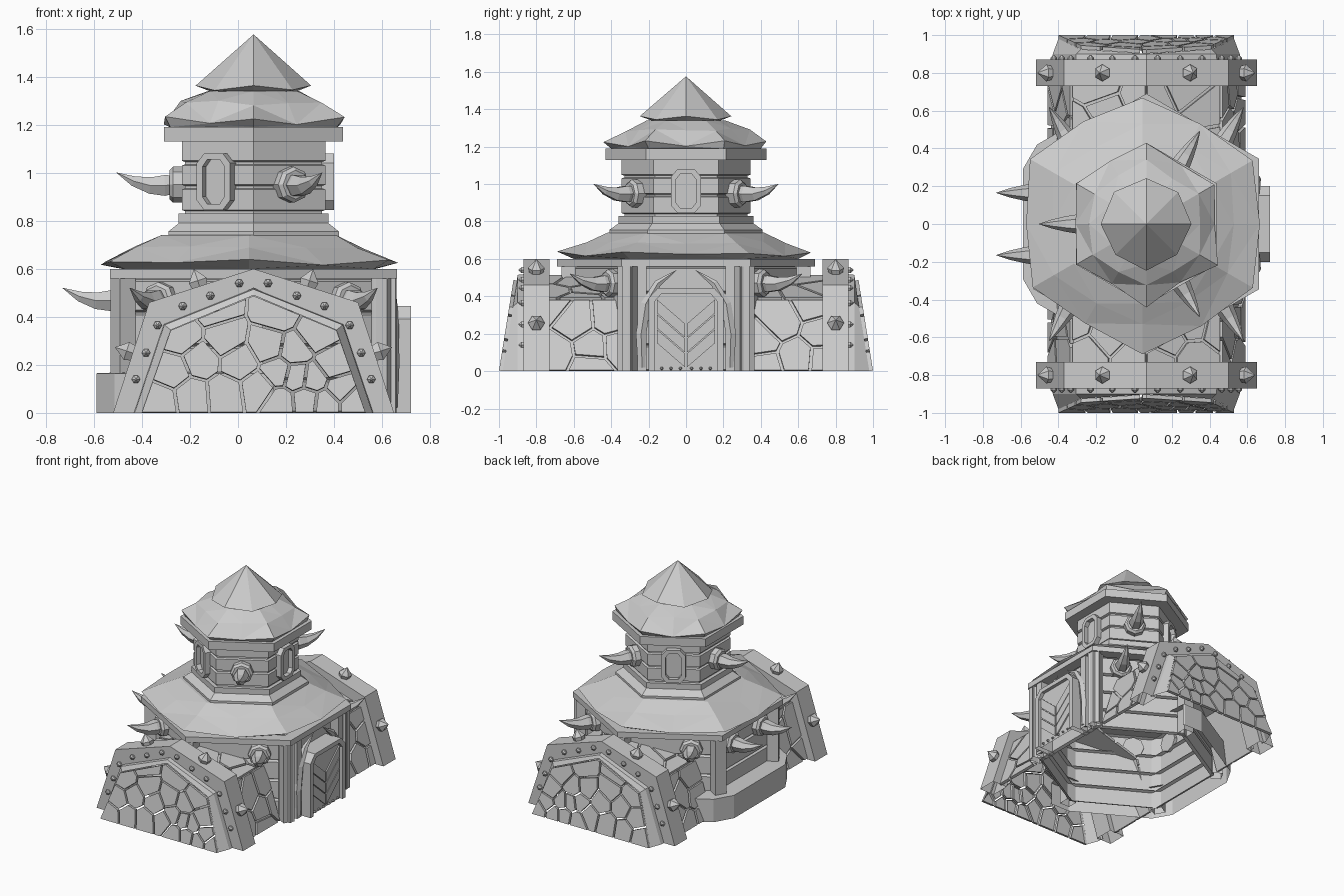
import bpy, bmesh, math, random
from mathutils import Vector, Matrix

if "Cube" in bpy.data.objects:
    bpy.data.objects.remove(bpy.data.objects["Cube"])

random.seed(4)
CX = 0.065                      # tower axis
stone = bpy.data.materials.new("grey_stone")
stone.diffuse_color = (0.6, 0.6, 0.6, 1)
stone.use_nodes = True
stone.node_tree.nodes["Principled BSDF"].inputs["Base Color"].default_value = stone.diffuse_color


def finish(name, bm):
    bmesh.ops.remove_doubles(bm, verts=bm.verts, dist=0.0005)
    bmesh.ops.recalc_face_normals(bm, faces=bm.faces)
    # everything is open where it meets the ground
    low = [f for f in bm.faces if all(v.co.z < 0.002 for v in f.verts)]
    bmesh.ops.delete(bm, geom=low, context='FACES')
    me = bpy.data.meshes.new(name)
    bm.to_mesh(me)
    bm.free()
    me.materials.append(stone)
    ob = bpy.data.objects.new(name, me)
    bpy.context.collection.objects.link(ob)
    return ob


def side(deg):
    """Frame on the tower axis: x outward, y sideways, z up."""
    return Matrix.Translation((CX, 0, 0)) @ Matrix.Rotation(math.radians(deg), 4, 'Z')


def bridge(bm, a, b):
    n = len(a)
    for i in range(n):
        j = (i + 1) % n
        bm.faces.new((a[i], a[j], b[j], b[i]))


def loft(bm, loops, caps=(True, True)):
    rings = [[bm.verts.new(p) for p in l] for l in loops]
    for a, b in zip(rings, rings[1:]):
        bridge(bm, a, b)
    if caps[0]:
        bm.faces.new(rings[0])
    if caps[1]:
        bm.faces.new(rings[-1])


def roof(name, rings, n=12, jitter=0.0, start=30, cx=CX):
    """Rings of (corner radius, corner z, mid radius, mid z)."""
    bm = bmesh.new()
    loops = []
    for k, (rc, zc, rm, zm) in enumerate(rings):
        loop = []
        for i in range(n):
            a = math.radians(start) + 2 * math.pi * i / n
            r, z = (rm, zm) if i % 2 else (rc, zc)
            if 0 < k < len(rings) - 1:
                r += random.uniform(-jitter, jitter)
                z += random.uniform(-jitter, jitter) * 0.5
            loop.append((cx + r * math.cos(a), r * math.sin(a), z))
        loops.append(loop)
    loft(bm, loops)
    bmesh.ops.triangulate(bm, faces=[f for f in bm.faces if len(f.verts) == 4])
    return finish(name, bm)


def hexa(name, prof, caps=(True, True), cut=0):
    """Hexagonal stack; cut bevels each corner by that many degrees."""
    bm = bmesh.new()
    offs = (-cut, cut) if cut else (0,)
    ang = [math.radians(30 + 60 * i + o) for i in range(6) for o in offs]
    loft(bm, [[(CX + r * math.cos(a), r * math.sin(a), z) for a in ang] for r, z in prof], caps)
    return finish(name, bm)


def sym(half):
    return half + [(-y, z) for y, z in reversed(half) if y > 1e-6]


def slab(bm, m, poly, x0, x1, caps=(True, True)):
    loft(bm, [[m @ Vector((x, y, z)) for y, z in poly] for x in (x0, x1)], caps)


def box(bm, m, x0, x1, y0, y1, z0, z1):
    slab(bm, m, [(y0, z0), (y1, z0), (y1, z1), (y0, z1)], x0, x1)


def frame(bm, m, outer, inner, x0, x1):
    ring = [[bm.verts.new(m @ Vector((x, y, z))) for y, z in p]
            for x, p in ((x0, outer), (x1, outer), (x1, inner), (x0, inner))]
    for i in range(4):
        bridge(bm, ring[i], ring[(i + 1) % 4])


def tube(bm, m, pts, radii, ref, n=6):
    pts = [Vector(p) for p in pts]
    loops = []
    for i, (p, r) in enumerate(zip(pts, radii)):
        t = (pts[min(i + 1, len(pts) - 1)] - pts[max(i - 1, 0)]).normalized()
        u = Vector(ref)
        v = t.cross(u).normalized()
        loops.append([m @ (p + r * (math.cos(a) * u + math.sin(a) * v))
                      for a in [2 * math.pi * k / n for k in range(n)]])
    loft(bm, loops)


def spread(w, h, count):
    """Evenly scattered cobble centres in a rectangle."""
    pts = []
    for _ in range(count):
        cand = [(random.uniform(0, w), random.uniform(0, h)) for _ in range(8)]
        pts.append(max(cand, key=lambda c: min([math.dist(c, s) for s in pts] or [1])))
    return pts


def stones(bm, m, o, u, v, poly, seeds, t=0.02, gap=0.006):
    """Split a flat polygon into cobbles around the given centres."""
    o, u, v = Vector(o), Vector(u).normalized(), Vector(v).normalized()
    nrm = u.cross(v)
    seeds = [Vector(s) for s in seeds]
    for s in seeds:
        cell = [Vector(p) for p in poly]
        for q in seeds:
            if q is s or not cell:
                continue
            d = (q - s).normalized()
            lim = d.dot((q + s) / 2) - gap
            out = []
            for a, b in zip(cell, cell[1:] + cell[:1]):
                da, db = d.dot(a) - lim, d.dot(b) - lim
                if da <= 0:
                    out.append(a)
                if da * db < 0:
                    out.append(a + (b - a) * da / (da - db))
            cell = out
        if len(cell) > 2:
            loft(bm, [[m @ (o + u * w.x + v * w.y + nrm * h) for w in cell] for h in (0, t)], (False, True))


# Foundation on the rear half, plank walls and top beam
base = hexa("stone_foundation", [(0.715, 0), (0.715, 0.165), (0.58, 0.17)], (False, False), 6)
bm = bmesh.new()
bm.from_mesh(base.data)
bmesh.ops.bisect_plane(bm, geom=bm.verts[:] + bm.edges[:] + bm.faces[:], plane_co=(0.15, 0, 0),
                       plane_no=(1, 0, 0), clear_outer=True)
bm.to_mesh(base.data)
bm.free()
prof = []
for z in (0, 0.14, 0.28, 0.42):
    prof += [(0.585, z), (0.61, z + 0.008), (0.61, z + 0.128), (0.585, z + 0.136)]
hexa("plank_walls", prof + [(0.585, 0.56)], (False, False))
hexa("wall_beam", [(0.60, 0.56), (0.69, 0.56), (0.69, 0.60), (0.6, 0.60)], (False, False))

# Corner posts
bm = bmesh.new()
for k in range(6):
    box(bm, side(30 + 60 * k), 0.59, 0.665, -0.04, 0.04, 0, 0.56)
finish("corner_posts", bm)

# Roofs and tower
roof("main_roof", [(0.60, 0.60, 0.53, 0.60), (0.68, 0.635, 0.615, 0.62), (0.53, 0.69, 0.475, 0.688),
                   (0.42, 0.74, 0.364, 0.74)], 12, 0.014, cx=0.045)
hexa("tower_foot", [(0.41, 0.735), (0.41, 0.755), (0.36, 0.79), (0.36, 0.83), (0.33, 0.83)])
hexa("tower_walls", [(0.33, 0.82), (0.33, 0.84), (0.345, 0.845), (0.345, 0.93), (0.33, 0.935),
                     (0.33, 0.945), (0.345, 0.95), (0.345, 1.03), (0.33, 1.035), (0.33, 1.045),
                     (0.345, 1.05), (0.345, 1.13)], (False, False))
hexa("tower_rim", [(0.34, 1.13), (0.43, 1.13), (0.43, 1.19), (0.34, 1.19)], (False, False))
roof("tower_roof", [(0.40, 1.19, 0.35, 1.19), (0.43, 1.23, 0.37, 1.205), (0.33, 1.285, 0.29, 1.295),
                    (0.21, 1.34, 0.19, 1.34)], 12, 0.015)
roof("roof_cap", [(0.17, 1.335, 0.17, 1.335), (0.245, 1.365, 0.235, 1.345), (0.001, 1.575, 0.001, 1.575)],
     8, 0.006, 0)

# Tower windows
wout = sym([(0.045, 0.845), (0.08, 0.885), (0.08, 1.04), (0.045, 1.08)])
win = sym([(0.03, 0.87), (0.053, 0.90), (0.053, 1.025), (0.03, 1.055)])
bm = bmesh.new()
for a in (0, 120, 240):
    frame(bm, side(a), wout, win, 0.28, 0.335)
    slab(bm, side(a), win, 0.28, 0.303, (False, True))
finish("tower_windows", bm)

# Horns on collars: (side, apothem, sideways, height)
bm = bmesh.new()
spots = [(a, 0.30, 0, 0.95) for a in (60, 180, 300)]
spots += [(180, 0.525, s * 0.165, 0.47) for s in (-1, 1)]
spots += [(a, 0.525, t, 0.47) for a, t in ((60, -0.136), (300, 0.136), (120, 0.136), (240, -0.136))]
for a, d, t, z in spots:
    m = side(a) @ Matrix.Translation((d, t, z))
    tube(bm, m, [(-0.02, 0, 0), (0.035, 0, 0), (0.05, 0, 0)], [0.075, 0.075, 0.06], (0, 1, 0), 8)
    tube(bm, m, [(0.04, 0, 0), (0.07, 0, -0.003), (0.13, 0, -0.003), (0.2, 0, 0.015), (0.27, 0, 0.05)],
         [0.045, 0.05, 0.04, 0.024, 0.001], (0, 1, 0))
finish("horns", bm)

# Stone wings front and back
rim_out = sym([(0.585, 0), (0.435, 0.46), (0, 0.60)])
rim_in = sym([(0.465, 0), (0.355, 0.36), (0, 0.52)])
body = sym([(0.505, 0), (0.385, 0.375), (0, 0.495)])
back = sym([(0.50, 0), (0.375, 0.37), (0, 0.52)])
face = sym([(0.465, 0), (0.345, 0.345), (0, 0.49)])
small = [(0.49, 0.14), (0.448, 0.25), (0.40, 0.365), (0.295, 0.445), (0.18, 0.488), (0.06, 0.54)]
cells = [(-.16, .44), (.10, .42), (-.30, .32), (-.12, .31), (.06, .28), (.26, .33), (.17, .26), (-.34, .17),
         (-.22, .22), (-.06, .21), (-.39, .05), (-.26, .07), (-.12, .08), (.02, .10), (.10, .17), (.18, .15),
         (.25, .14), (.22, .05), (.11, .04), (.33, .20), (.36, .10), (.42, .04), (.30, .04)]
for tag, ang, flip in (("front", -90, 1), ("back", 90, -1)):
    m = side(ang)
    bm = bmesh.new()
    slab(bm, m, body, 0.36, 0.74, (False, False))
    loft(bm, [[m @ Vector((0.85, y, z)) for y, z in back],
              [m @ Vector((0.90, y * 0.99, z * 0.99)) for y, z in back],
              [m @ Vector((0.98 - 0.16 * z, y, z)) for y, z in face]], (False, False))
    finish(tag + "_wing_core", bm)

    bm = bmesh.new()
    stones(bm, m, (0.98, 0, 0), (0, 1, 0), (-0.16, 0, 1), face, [(flip * y, z) for y, z in cells])
    for s in (-1, 1):
        for p, q in (((0.505, 0), (0.385, 0.375)), ((0.385, 0.375), (0, 0.495))):
            v = Vector((0, s * (q[0] - p[0]), q[1] - p[1]))
            o = (0.36, s * p[0], p[1])
            u = (1, 0, 0)
            h = v.length
            if s > 0:               # keep the plane facing outward
                u, o = (-1, 0, 0), (0.74, s * p[0], p[1])
            stones(bm, m, o, u, v, [(0, 0), (0.38, 0), (0.38, h), (0, h)], spread(0.38, h, 7), 0.02, 0.008)
    finish(tag + "_wing_cobbles", bm)

    bm = bmesh.new()
    frame(bm, m, rim_out, rim_in, 0.73, 0.87)
    finish(tag + "_wing_rim", bm)

    # Studs on the rim face and large studs around its outside
    bm = bmesh.new()
    for s in (-1, 1):
        for y, z in small:
            tube(bm, m, [(0.865, s * y, z), (0.88, s * y, z), (0.895, s * y, z)],
                 [0.018, 0.018, 0.003], (0, 1, 0), 6)
        for (y, z), n in (((0.225, 0.527), (0.306, 0.952)), ((0.505, 0.25), (0.951, 0.31))):
            p, d = Vector((0.80, s * y, z)), Vector((0, s * n[0], n[1]))
            tube(bm, m, [p - d * 0.01, p + d * 0.025, p + d * 0.075], [0.035, 0.045, 0.001], (1, 0, 0), 6)
    finish(tag + "_wing_studs", bm)

# Door with frame, columns, chevron boards and tusks
m = side(0)
bm = bmesh.new()
for s in (-1, 1):
    for y in (0.235, 0.315):
        box(bm, m, 0.50, 0.59, s * y - 0.025, s * y + 0.025, 0, 0.56)
finish("door_columns", bm)
d_out = sym([(0.20, 0), (0.20, 0.39), (0.15, 0.445)])
d_in = sym([(0.165, 0), (0.165, 0.375), (0.13, 0.415)])
bm = bmesh.new()
frame(bm, m, d_out, d_in, 0.50, 0.655)
finish("door_frame", bm)
bm = bmesh.new()
slab(bm, m, d_in, 0.52, 0.63, (False, True))
finish("door_panel", bm)
bm = bmesh.new()
for s in (-1, 1):
    for z in (0.02, 0.10, 0.18):
        slab(bm, m, [(s * 0.005, z), (s * 0.155, z + 0.13), (s * 0.155, z + 0.203), (s * 0.005, z + 0.073)],
             0.625, 0.639)
    for y in (0.03, 0.08, 0.13):
        tube(bm, m, [(0.635, s * y, 0.015), (0.65, s * y, 0.015)], [0.009, 0.004], (0, 1, 0))
finish("door_boards", bm)
bm = bmesh.new()
for s in (-1, 1):
    tube(bm, m, [(0.575, s * 0.235, 0.02), (0.575, s * 0.24, 0.2), (0.575, s * 0.215, 0.36),
                 (0.575, s * 0.15, 0.47), (0.575, s * 0.05, 0.54)],
         [0.025, 0.032, 0.03, 0.022, 0.001], (1, 0, 0))
finish("door_tusks", bm)
